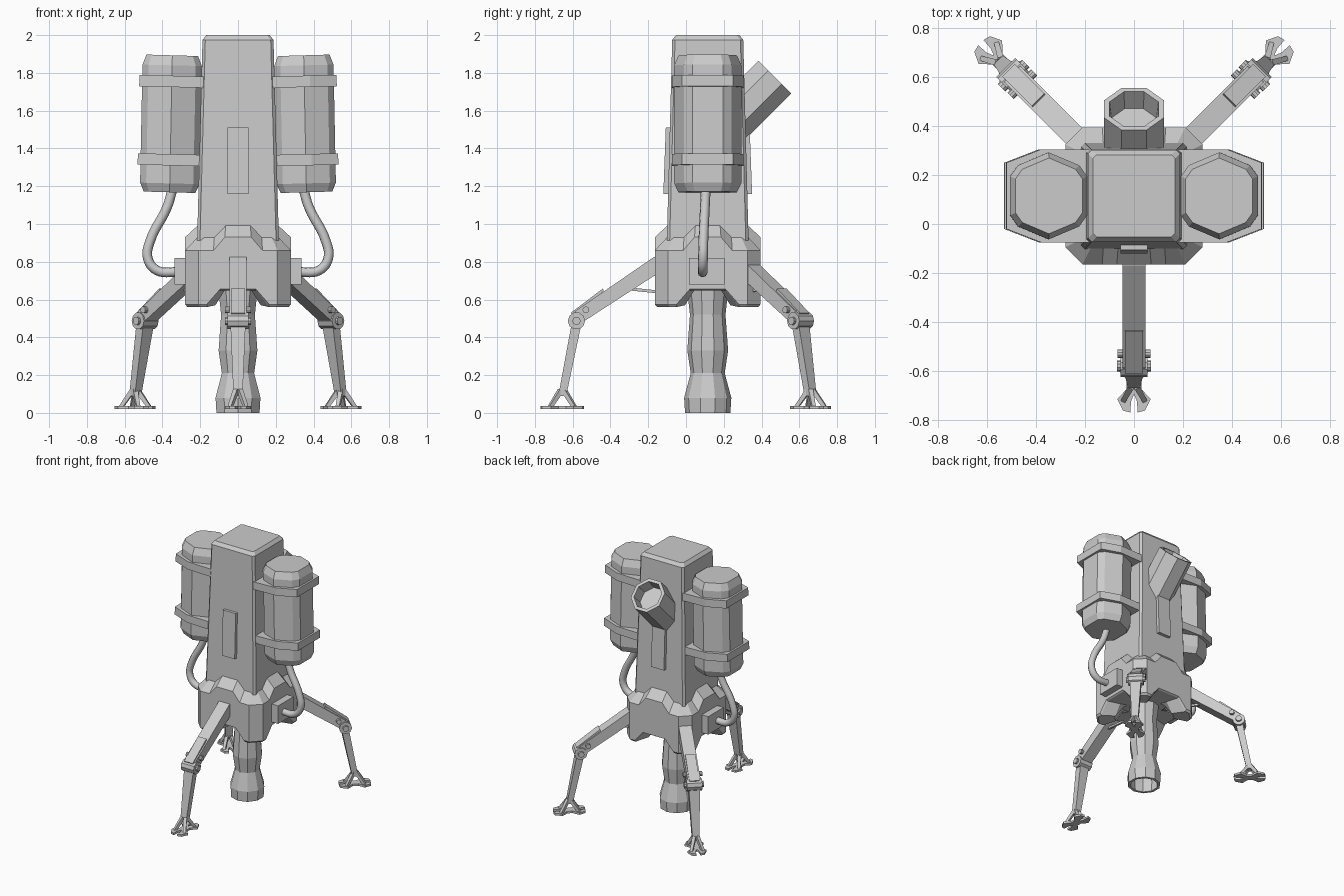
import bpy, bmesh
from math import pi, cos, sin
from mathutils import Matrix, Vector

if "Cube" in bpy.data.objects:
    bpy.data.objects.remove(bpy.data.objects["Cube"])

CY = 0.115  # y of the central axis
AXIS = Matrix.Translation((0, CY, 0))


def loft(name, rings, mat=AXIS):
    """Skin a list of equal-length point rings and cap both ends."""
    bm = bmesh.new()
    vs = [[bm.verts.new(mat @ Vector(p)) for p in r] for r in rings]
    n = len(rings[0])
    for a, b in zip(vs, vs[1:]):
        for i in range(n):
            j = (i + 1) % n
            bm.faces.new((a[i], a[j], b[j], b[i]))
    bm.faces.new(vs[0][::-1])
    bm.faces.new(vs[-1])
    bmesh.ops.recalc_face_normals(bm, faces=bm.faces)
    me = bpy.data.meshes.new(name)
    bm.to_mesh(me)
    bm.free()
    ob = bpy.data.objects.new(name, me)
    bpy.context.collection.objects.link(ob)
    return ob


def square(h, z, c=0.015):
    k = h - c
    return [(-k, -h, z), (k, -h, z), (h, -k, z), (h, k, z),
            (k, h, z), (-k, h, z), (-h, k, z), (-h, -k, z)]


def circle(r, z, n, off=0):
    return [(r * cos(off + 2 * pi * i / n), r * sin(off + 2 * pi * i / n), z) for i in range(n)]


def prism(name, pts, w, mat=AXIS):
    """Extrude an (x, z) profile to +-w in y."""
    return loft(name, [[(x, y, z) for x, z in pts] for y in (-w, w)], mat)


def box(name, x0, x1, y0, y1, z0, z1):
    return loft(name, [[(x0, y0, z), (x1, y0, z), (x1, y1, z), (x0, y1, z)]
                       for z in (z0, z1)], Matrix())


def bar(name, a, b, wa, wb, mat=AXIS):
    """Four-sided tapered bar from a to b."""
    a, b = Vector(a), Vector(b)
    q = (b - a).to_track_quat('Z', 'Y').to_matrix().to_4x4()
    m = mat @ Matrix.Translation(a) @ q
    return loft(name, [circle(wa, 0, 4, pi / 4), circle(wb, (b - a).length, 4, pi / 4)], m)


# tapered tower
loft("tower", [square(0.222, 0.7), square(0.188, 1.975), square(0.168, 2.0)])


# base housing with raised tabs on top and arches underneath
def housing_ring(h, c, xa, za, xb, zb):
    side = [(-c, za), (-xa, za), (-xb, zb), (xb, zb), (xa, za), (c, za)]
    return [Matrix.Rotation(k * pi / 2, 3, 'Z') @ Vector((u, -h, z))
            for k in range(4) for u, z in side]


loft("base_housing", [
    housing_ring(0.12, 0.10, 0.09, 0.65, 0.05, 0.65),
    housing_ring(0.17, 0.13, 0.12, 0.57, 0.07, 0.65),
    housing_ring(0.268, 0.20, 0.165, 0.56, 0.095, 0.648),
    housing_ring(0.28, 0.21, 0.165, 0.575, 0.095, 0.655),
    housing_ring(0.28, 0.21, 0.13, 0.86, 0.07, 0.93),
    housing_ring(0.21, 0.175, 0.125, 0.935, 0.065, 0.995)])

# hollow engine nozzle
profile = [(0.11, 0.66), (0.094, 0.52), (0.108, 0.33), (0.09, 0.21), (0.125, 0.08),
           (0.12, 0), (0.1, 0), (0.105, 0.08), (0.075, 0.2)]
loft("nozzle", [circle(r, z, 10, pi / 10) for r, z in profile])

# tilted hollow scope on the back
m = Matrix.Translation((0, 0.47, 1.777)) @ Matrix.Rotation(-pi / 4, 4, 'X')
loft("scope", [circle(r, z, 8, pi / 8) for r, z in
               [(0.132, -0.36), (0.132, 0), (0.108, 0), (0.1, -0.09)]], m)

# thin plates on front and back of the tower
for s, name in ((-1, "front_panel"), (1, "back_panel")):
    loft(name, [[(-0.055, s * h, z), (0.055, s * h, z), (0.055, s * 0.18, z), (-0.055, s * 0.18, z)]
                for h, z in ((0.235, 1.16), (0.222, 1.51))])

# side tanks, straps, sockets and hoses
TANK = [(0.157, 0.08), (0.125, 0.125), (0, 0.178), (-0.125, 0.125), (-0.157, 0.08),
        (-0.157, -0.08), (-0.125, -0.125), (0, -0.178), (0.125, -0.125), (0.157, -0.08)]
STRAP = [(0.172, 0.135), (0.03, 0.19), (-0.18, 0.19), (-0.18, -0.19), (0.03, -0.19), (0.172, -0.135)]


def tank_ring(shape, s, z, k=1.0):
    return [(s * (0.355 + (1.53 - z) * 0.02 + k * u), k * v, z + 0.025 * u) for u, v in shape]


for s, side in ((-1, "left"), (1, "right")):
    loft(side + "_tank", [tank_ring(TANK, s, z, k) for z, k in
                          ((1.168, 0.87), (1.215, 1), (1.84, 1), (1.893, 0.87))])
    for z0, z1, label in ((1.31, 1.37, "lower"), (1.725, 1.785, "upper")):
        loft(f"{side}_{label}_strap", [tank_ring(STRAP, s, z) for z in (z0, z1)])
    x0, x1 = sorted((s * 0.25, s * 0.335))
    box(side + "_socket", x0, x1, 0.015, 0.205, 0.68, 0.82)
    cu = bpy.data.curves.new(side + "_hose", 'CURVE')
    cu.dimensions = '3D'
    cu.bevel_depth = 0.026
    cu.bevel_resolution = 2
    cu.resolution_u = 6
    sp = cu.splines.new('BEZIER')
    path = [(0.345, 0.105, 1.19), (0.375, 0.1, 1.09), (0.465, 0.092, 0.91),
            (0.478, 0.09, 0.82), (0.43, 0.088, 0.755), (0.32, 0.088, 0.745)]
    sp.bezier_points.add(len(path) - 1)
    for bp, (x, y, z) in zip(sp.bezier_points, path):
        bp.co = (s * x, y, z)
        bp.handle_left_type = bp.handle_right_type = 'AUTO'
    bpy.context.collection.objects.link(bpy.data.objects.new(side + "_hose", cu))

# three legs: local x points outward from the axis
QUARTER = [(0.07, 0.012), (0.115, 0.015), (0.108, 0.045), (0.06, 0.068), (0.02, 0.03)]
half = QUARTER + [(-x, y) for x, y in QUARTER[::-1]]
FOOT = [(0.04, 0)] + half + [(-0.04, 0)] + [(x, -y) for x, y in half[::-1]]

for angle, leg in ((-90, "front"), (45, "back_right"), (135, "back_left")):
    m = AXIS @ Matrix.Rotation(angle * pi / 180, 4, 'Z')
    prism(leg + "_thigh", [(0.26, 0.825), (0.285, 0.825), (0.70, 0.54), (0.72, 0.50),
                           (0.67, 0.475), (0.285, 0.725), (0.26, 0.725)], 0.046, m)
    prism(leg + "_thigh_plate", [(0.55, 0.645), (0.555, 0.658), (0.725, 0.53), (0.715, 0.515)], 0.036, m)
    bar(leg + "_strut", (0.24, 0, 0.638), (0.47, 0, 0.662), 0.011, 0.011, m)
    # knee joint and bolts
    for r, z, rad, w, label in ((0.695, 0.487, 0.046, 0.055, "knee"),
                                (0.695, 0.487, 0.022, 0.07, "knee_bolt"),
                                (0.645, 0.545, 0.018, 0.068, "thigh_bolt")):
        prism(f"{leg}_{label}", [(r + x, z + y) for x, y, _ in circle(rad, 0, 10)], w, m)
    # tapered shin
    loft(leg + "_shin", [[(r - d, -w, z), (r + d, -w, z), (r + d, w, z), (r - d, w, z)]
                         for r, z, d, w in ((0.77, 0.09, 0.021, 0.024),
                                            (0.695, 0.47, 0.026, 0.04))], m)
    # splayed ankle struts and forked foot plate
    for i in (-1, 1):
        for j in (-1, 1):
            bar(leg + "_ankle", (0.77 + i * 0.008, j * 0.01, 0.12),
                (0.77 + i * 0.065, j * 0.042, 0.03), 0.018, 0.014, m)
    loft(leg + "_foot", [[(0.77 + x, y, z) for x, y in FOOT] for z in (0.02, 0.036)], m)
